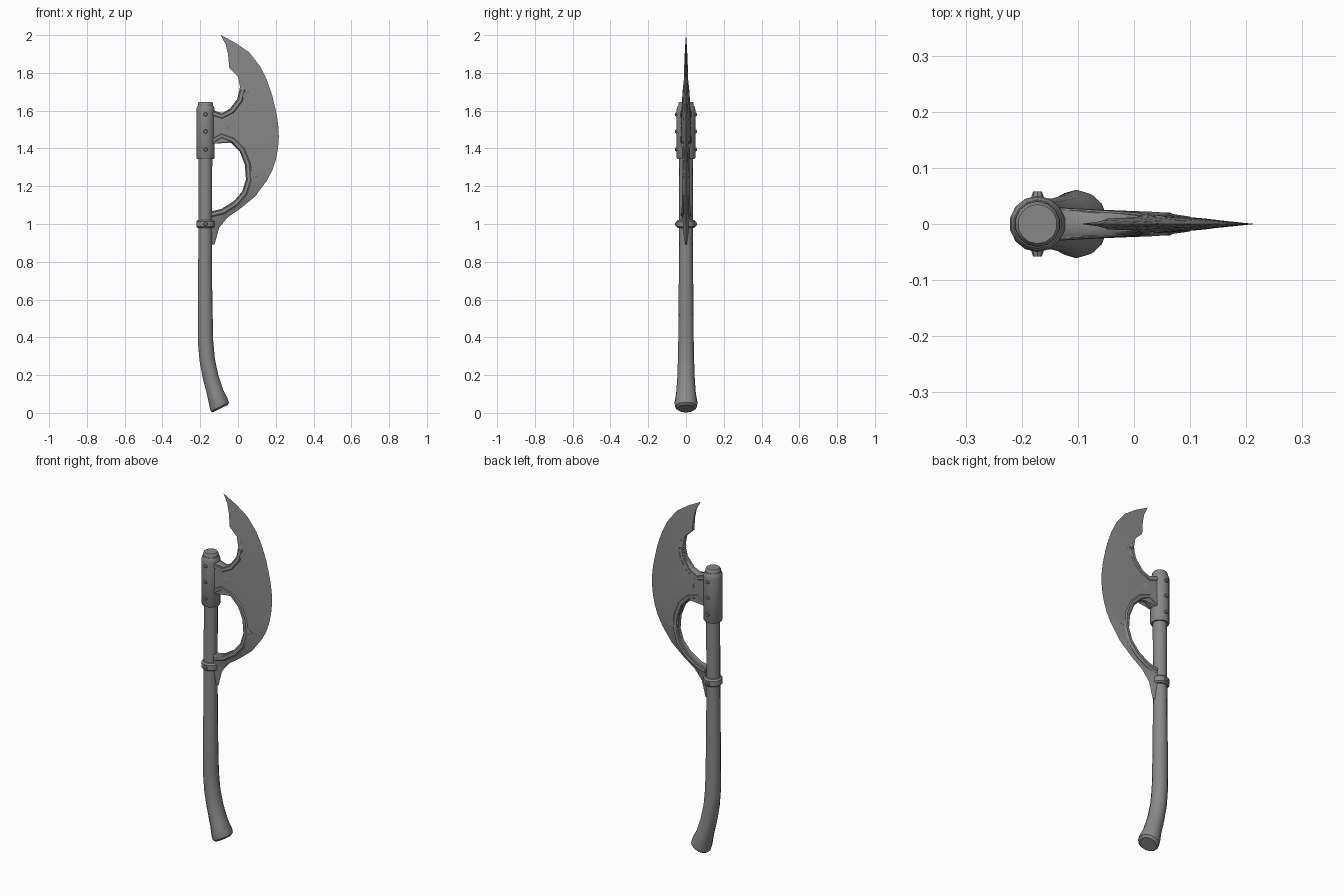
import bpy, bmesh, math
from mathutils import Vector, Matrix

old = bpy.data.objects.get("Cube")
if old:
    bpy.data.objects.remove(old, do_unlink=True)

steel = bpy.data.materials.new("grey")
steel.use_nodes = True
GREY = (0.25, 0.25, 0.25, 1)
steel.diffuse_color = GREY
steel.node_tree.nodes["Principled BSDF"].inputs["Base Color"].default_value = GREY

AXIS_X = -0.172


def finish(name, bm, angle=35):
    bmesh.ops.remove_doubles(bm, verts=bm.verts, dist=0.0004)
    bmesh.ops.recalc_face_normals(bm, faces=bm.faces)
    mesh = bpy.data.meshes.new(name)
    bm.to_mesh(mesh)
    bm.free()
    mesh.materials.append(steel)
    ob = bpy.data.objects.new(name, mesh)
    bpy.context.collection.objects.link(ob)
    bpy.ops.object.select_all(action='DESELECT')
    ob.select_set(True)
    bpy.context.view_layer.objects.active = ob
    bpy.ops.object.shade_smooth_by_angle(angle=math.radians(angle))
    return ob


def skin(name, rings, angle=35):
    """Join closed rings of points into a capped tube."""
    bm = bmesh.new()
    loops = [[bm.verts.new(p) for p in ring] for ring in rings]
    n = len(loops[0])
    for a, b in zip(loops, loops[1:]):
        for i in range(n):
            j = (i + 1) % n
            bm.faces.new((a[i], a[j], b[j], b[i]))
    bm.faces.new(loops[0])
    bm.faces.new(loops[-1])
    return finish(name, bm, angle)


def mirrored(section):
    """Turn (x, z, half thickness) points into a ring symmetric in y."""
    front = [(x, -t, z) for x, z, t in section]
    back = [(x, t, z) for x, z, t in reversed(section)]
    return front + back


def round_ring(x, z, r, ry, tilt=0, sides=14):
    ring = []
    for i in range(sides):
        a = 2 * math.pi * (i + 0.5) / sides
        u = r * math.cos(a)
        ring.append((x + u * math.cos(tilt), ry * math.sin(a), z + u * math.sin(tilt)))
    return ring


# Handle with a curved, flared foot: x, z, radius in x, radius in y, tilt
handle = [(-0.094, 0.022, 0.045, 0.046, 0.46), (-0.096, 0.032, 0.055, 0.058, 0.46),
          (-0.103, 0.055, 0.054, 0.061, 0.44), (-0.12, 0.105, 0.046, 0.052, 0.36),
          (-0.145, 0.19, 0.043, 0.046, 0.28), (-0.163, 0.28, 0.042, 0.043, 0.16),
          (-0.172, 0.38, 0.042, 0.041, 0.04), (-0.174, 0.6, 0.039, 0.039, 0),
          (-0.174, 1.0, 0.036, 0.036, 0), (AXIS_X, 1.35, 0.037, 0.037, 0),
          (AXIS_X, 1.63, 0.041, 0.041, 0), (AXIS_X, 1.64, 0.040, 0.040, 0),
          (AXIS_X, 1.647, 0.035, 0.035, 0)]
skin("handle", [round_ring(*row) for row in handle])


def sleeve(name, profile):
    skin(name, [round_ring(AXIS_X, z, r, r) for z, r in profile])


sleeve("head_socket", [(1.345, 0.046), (1.352, 0.05), (1.6, 0.05), (1.615, 0.048), (1.625, 0.043)])
sleeve("lower_collar", [(0.978, 0.042), (0.986, 0.05), (1.014, 0.05), (1.022, 0.042)])

# Rivets on both faces of the socket and collar
bm = bmesh.new()
for z in (1.58, 1.49, 1.395, 1.0):
    for side in (-1, 1):
        place = Matrix.Translation((AXIS_X, side * 0.05, z)) @ Matrix.Rotation(-side * math.pi / 2, 4, 'X')
        bmesh.ops.create_cone(bm, cap_ends=True, segments=8, radius1=0.013,
                              radius2=0.008, depth=0.016, matrix=place)
finish("rivets", bm)

# Blade stations: cutting edge x, z, then inner edge x, z and half thickness
blade = [(-0.09, 2.0, -0.091, 1.999, 0.0005), (-0.01, 1.957, -0.065, 1.95, 0.004),
         (0.06, 1.908, -0.053, 1.90, 0.007), (0.117, 1.835, -0.046, 1.825, 0.010),
         (0.152, 1.765, 0.0, 1.78, 0.011), (0.18, 1.685, 0.013, 1.715, 0.014),
         (0.197, 1.615, 0.0, 1.66, 0.017), (0.207, 1.565, -0.04, 1.607, 0.020),
         (0.212, 1.53, -0.087, 1.582, 0.023), (0.215, 1.5, -0.135, 1.60, 0.026),
         (0.216, 1.46, -0.135, 1.425, 0.026), (0.214, 1.425, -0.087, 1.455, 0.023),
         (0.21, 1.39, -0.035, 1.435, 0.020), (0.2, 1.34, 0.013, 1.385, 0.018),
         (0.182, 1.285, 0.04, 1.315, 0.016), (0.153, 1.23, 0.046, 1.235, 0.016),
         (0.09, 1.145, 0.025, 1.17, 0.017), (0.01, 1.08, -0.02, 1.118, 0.018),
         (-0.055, 1.035, -0.085, 1.077, 0.020), (-0.1, 0.98, -0.14, 1.063, 0.022),
         (-0.115, 0.925, -0.14, 0.99, 0.018), (-0.124, 0.89, -0.137, 0.892, 0.004)]
rings = []
for ox, oz, ix, iz, t in blade:
    bevel = Vector((ix, iz)).lerp(Vector((ox, oz)), 0.6)
    rings.append(mirrored([(ix, iz, t), (bevel.x, bevel.y, t * 0.55), (ox, oz, 0)]))
skin("blade", rings, 25)


# Raised rims that follow the two inner curves
def rim(name, stations):
    pts = [Vector(s[2:4]) for s in stations]
    rows = []
    for i, p in enumerate(pts):
        d = (pts[min(i + 1, len(pts) - 1)] - pts[max(i - 1, 0)]).normalized()
        n = Vector((-d.y, d.x))
        t = stations[i][4]
        section = [(-0.004, t * 0.7), (0.004, t + 0.003), (0.02, t + 0.004), (0.03, t * 0.7)]
        rows.append(mirrored([(*(p + n * w), h) for w, h in section]))
    skin(name, rows, 40)


rim("upper_rim", blade[5:10])
rim("lower_rim", blade[10:20])


# Pointed thorns: base centre, tip, base half width, half thickness
def thorn(name, base, tip, width, thick):
    base, tip = Vector(base), Vector(tip)
    d = (tip - base).normalized()
    n = Vector((-d.y, d.x))
    rows = []
    for f, w in ((0, 1), (0.5, 0.4), (1, 0.03)):
        p = base.lerp(tip, f)
        h = thick * (1 - 0.3 * f)
        rows.append(mirrored([(*(p - n * width * w), h * 0.8), (*p, h), (*(p + n * width * w), h * 0.8)]))
    skin(name, rows)


thorn("upper_thorn", (0.02, 1.685), (0.056, 1.703), 0.028, 0.019)
thorn("rim_top_curl", (0.022, 1.715), (0.025, 1.757), 0.015, 0.017)
thorn("neck_thorn", (-0.065, 1.52), (-0.015, 1.522), 0.028, 0.026)
thorn("lower_thorn", (0.06, 1.255), (0.1, 1.25), 0.03, 0.019)
thorn("rim_bottom_curl", (-0.1, 1.06), (-0.145, 1.068), 0.014, 0.025)
